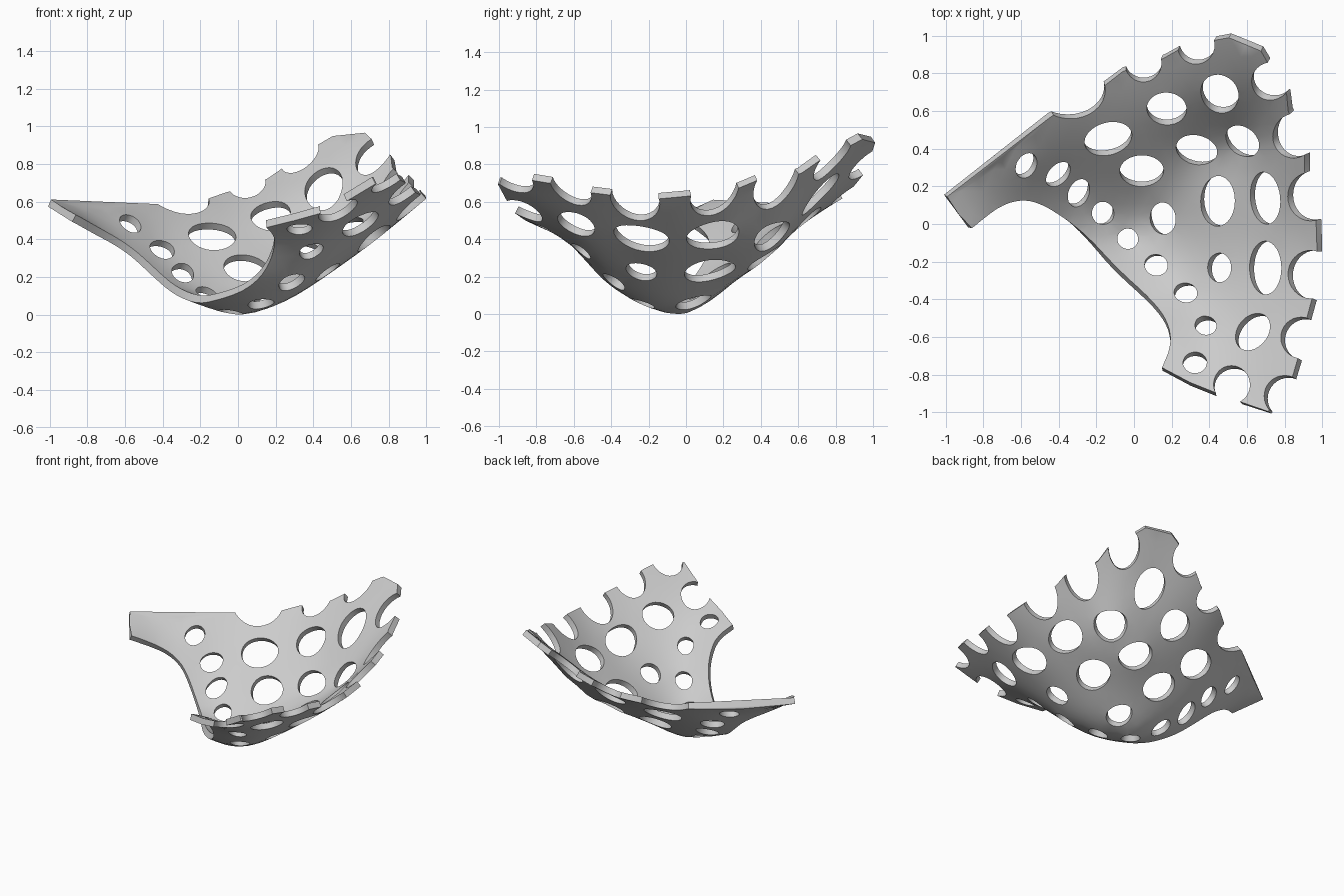
import bpy
import bmesh
import math
from mathutils import Vector
from mathutils.geometry import delaunay_2d_cdt

THICKNESS = 0.042
GRID_STEP = 0.06
ARC_STEPS = 32

cube = bpy.data.objects.get("Cube")
if cube:
    bpy.data.objects.remove(cube, do_unlink=True)

# Small round perforations along the inner curve: x, y, height, radii, tilt
SMALL_HOLES = [
    (-.58, .32, .47, .07, .05, 60), (-.41, .275, .325, .08, .05, 45),
    (-.3, .175, .2, .08, .055, 65), (-.17, .065, .09, .065, .06, 90),
    (-.035, -.08, .025, .06, .06, 0), (.12, -.225, .07, .065, .06, 0),
    (.28, -.375, .18, .065, .055, 0), (.385, -.55, .35, .06, .05, 0),
    (.325, -.745, .47, .065, .055, 0),
]
# Large perforations across the body
LARGE_HOLES = [
    (-.14, .465, .4, .13, .085, 15), (.04, .295, .23, .118, .083, 0),
    (.16, .035, .075, .09, .07, 100), (.175, .625, .51, .107, .085, 0),
    (.335, .405, .3, .115, .08, -15), (.455, .125, .25, .135, .092, 90),
    (.465, -.235, .24, .08, .063, 90), (.46, .705, .665, .105, .095, -45),
    (.585, .45, .41, .105, .075, -40), (.71, .14, .43, .14, .08, 95),
    (.71, -.235, .415, .145, .085, 90), (.64, -.58, .495, .11, .08, 50),
]
# Bites along the rim: x, y, radii
RIM_BITES = [
    (-.345, .72, .19, .15), (.05, .865, .1, .1), (.335, .96, .1, .1),
    (.735, .77, .105, .1), (.86, .475, .11, .12), (.95, .15, .12, .13),
    (.95, -.27, .12, .13), (.9, -.61, .11, .11), (.81, -.92, .11, .11),
    (.525, -.86, .1, .1),
]
# Plan outline: straight rim, then the curved inner edge
RIM = [
    (-1, .15), (-.45, .578), (-.165, .74), (-.06, .82), (.16, .89),
    (.24, .935), (.43, .985), (.51, 1), (.68, .93), (.715, .87), (.82, .7),
    (.83, .61), (.92, .39), (.92, .28), (.98, .02), (.985, -.14),
    (.96, -.39), (.93, -.5), (.88, -.72), (.85, -.82), (.72, -1),
    (.6, -.96), (.45, -.91), (.3, -.85), (.15, -.77),
]
INNER_EDGE = [
    (.2, -.65), (.18, -.53), (.1, -.42), (-.1, -.24), (-.24, -.08),
    (-.35, .02), (-.5, .115), (-.6, .14), (-.72, .105), (-.87, -.02),
]
# Heights along the border
EDGE_HEIGHTS = [
    (-1, .15, .59), (-.87, -.02, .51), (-.72, .11, .43), (-.6, .145, .36),
    (-.45, .58, .57), (-.17, .73, .59), (-.06, .82, .63), (.23, .93, .75),
    (.48, .99, .91), (.68, .92, .94), (.82, .65, .79), (.92, .33, .71),
    (.98, -.05, .63), (.95, -.45, .66), (.87, -.78, .73), (.72, -1, .71),
    (.45, -.91, .56), (.15, -.77, .48), (.2, -.62, .4), (.1, -.42, .19),
    (-.1, -.24, .1), (-.35, .02, .14), (0, 0, .022),
]


def solve(rows):
    """Gaussian elimination of an augmented matrix."""
    n = len(rows)
    for i in range(n):
        pivot = max(range(i, n), key=lambda r: abs(rows[r][i]))
        rows[i], rows[pivot] = rows[pivot], rows[i]
        for r in range(n):
            if r != i:
                factor = rows[r][i] / rows[i][i]
                rows[r] = [a - factor * b for a, b in zip(rows[r], rows[i])]
    return [rows[i][n] / rows[i][i] for i in range(n)]


def bend(ax, ay, bx, by):
    """Thin plate kernel."""
    d = (ax - bx) ** 2 + (ay - by) ** 2
    return d * math.log(d) / 2 if d > 1e-9 else 0.0


def fit_surface(samples):
    """Smooth height function passing close to the samples."""
    rows = []
    for i, (x, y, z) in enumerate(samples):
        row = [bend(x, y, s[0], s[1]) for s in samples] + [1, x, y, z]
        row[i] += 0.002
        rows.append(row)
    for basis in (lambda s: 1, lambda s: s[0], lambda s: s[1]):
        rows.append([basis(s) for s in samples] + [0, 0, 0, 0])
    weights = solve(rows)
    c, cx, cy = weights[-3:]

    def height(x, y):
        swell = sum(w * bend(x, y, s[0], s[1]) for w, s in zip(weights, samples))
        return c + cx * x + cy * y + swell
    return height


def ellipse(x, y, a, b, tilt=0):
    t = math.radians(tilt)
    loop = []
    for i in range(ARC_STEPS):
        u = math.tau * i / ARC_STEPS
        p, q = a * math.cos(u), b * math.sin(u)
        loop.append(Vector((x + p * math.cos(t) - q * math.sin(t),
                            y + p * math.sin(t) + q * math.cos(t))))
    return loop


def inside(p, loop):
    hit = False
    for a, b in zip(loop, loop[1:] + loop[:1]):
        if (a.y > p.y) != (b.y > p.y):
            if p.x < a.x + (p.y - a.y) * (b.x - a.x) / (b.y - a.y):
                hit = not hit
    return hit


def rounded(points):
    """Corner cutting that keeps both end points."""
    for _ in range(2):
        cut = [points[0]]
        for a, b in zip(points, points[1:]):
            cut += [a.lerp(b, 0.25), a.lerp(b, 0.75)]
        points = cut + [points[-1]]
    return points


# Plan layout: outline and cut loops
holes = SMALL_HOLES + LARGE_HOLES
height = fit_surface([h[:3] for h in holes] + EDGE_HEIGHTS)
rim = [Vector(p) for p in RIM]
edge = rounded([rim[-1]] + [Vector(p) for p in INNER_EDGE])
outline = rim[:-1] + edge
cuts = [ellipse(h[0], h[1], *h[3:]) for h in holes]
cuts += [ellipse(*b) for b in RIM_BITES]

points, edges = [], []
for loop in [outline] + cuts:
    start, n = len(points), len(loop)
    points += loop
    edges += [(start + i, start + (i + 1) % n) for i in range(n)]

# Interior points let the sheet bend smoothly
border = list(points)
count = int(1 / GRID_STEP)
for i in range(-count, count + 1):
    for j in range(-count, count + 1):
        p = Vector(((i + 0.5 * (j % 2)) * GRID_STEP, j * GRID_STEP))
        if inside(p, outline) and not any(inside(p, c) for c in cuts):
            if min((p - q).length for q in border) > GRID_STEP * 0.35:
                points.append(p)

plan = delaunay_2d_cdt(points, edges, [], 0, 1e-5)

# Perforated shell raised from the plan
bm = bmesh.new()
verts = [bm.verts.new((p.x, p.y, height(p.x, p.y))) for p in plan[0]]
for face in plan[2]:
    mid = sum((plan[0][i] for i in face), Vector((0, 0))) / len(face)
    if inside(mid, outline) and not any(inside(mid, c) for c in cuts):
        bm.faces.new([verts[i] for i in face])
bmesh.ops.delete(bm, geom=[v for v in bm.verts if not v.link_faces], context='VERTS')
bm.normal_update()
if sum(f.normal.z for f in bm.faces) < 0:
    bmesh.ops.reverse_faces(bm, faces=bm.faces[:])
lowest = min(v.co.z for v in bm.verts)
bmesh.ops.translate(bm, verts=bm.verts[:], vec=(0, 0, THICKNESS / 2 - lowest))

mesh = bpy.data.meshes.new("perforated_shell")
bm.to_mesh(mesh)
bm.free()
shell = bpy.data.objects.new("perforated_shell", mesh)
bpy.context.collection.objects.link(shell)

grey = bpy.data.materials.new("light_grey")
grey.use_nodes = True
colour = (0.6, 0.6, 0.6, 1)
grey.diffuse_color = colour
grey.node_tree.nodes["Principled BSDF"].inputs["Base Color"].default_value = colour
mesh.materials.append(grey)

# Wall thickness
wall = shell.modifiers.new("wall", 'SOLIDIFY')
wall.thickness = THICKNESS
wall.offset = 0
bpy.ops.object.select_all(action='DESELECT')
shell.select_set(True)
bpy.context.view_layer.objects.active = shell
bpy.ops.object.modifier_apply(modifier=wall.name)
bpy.ops.object.shade_smooth_by_angle(angle=math.radians(35))
